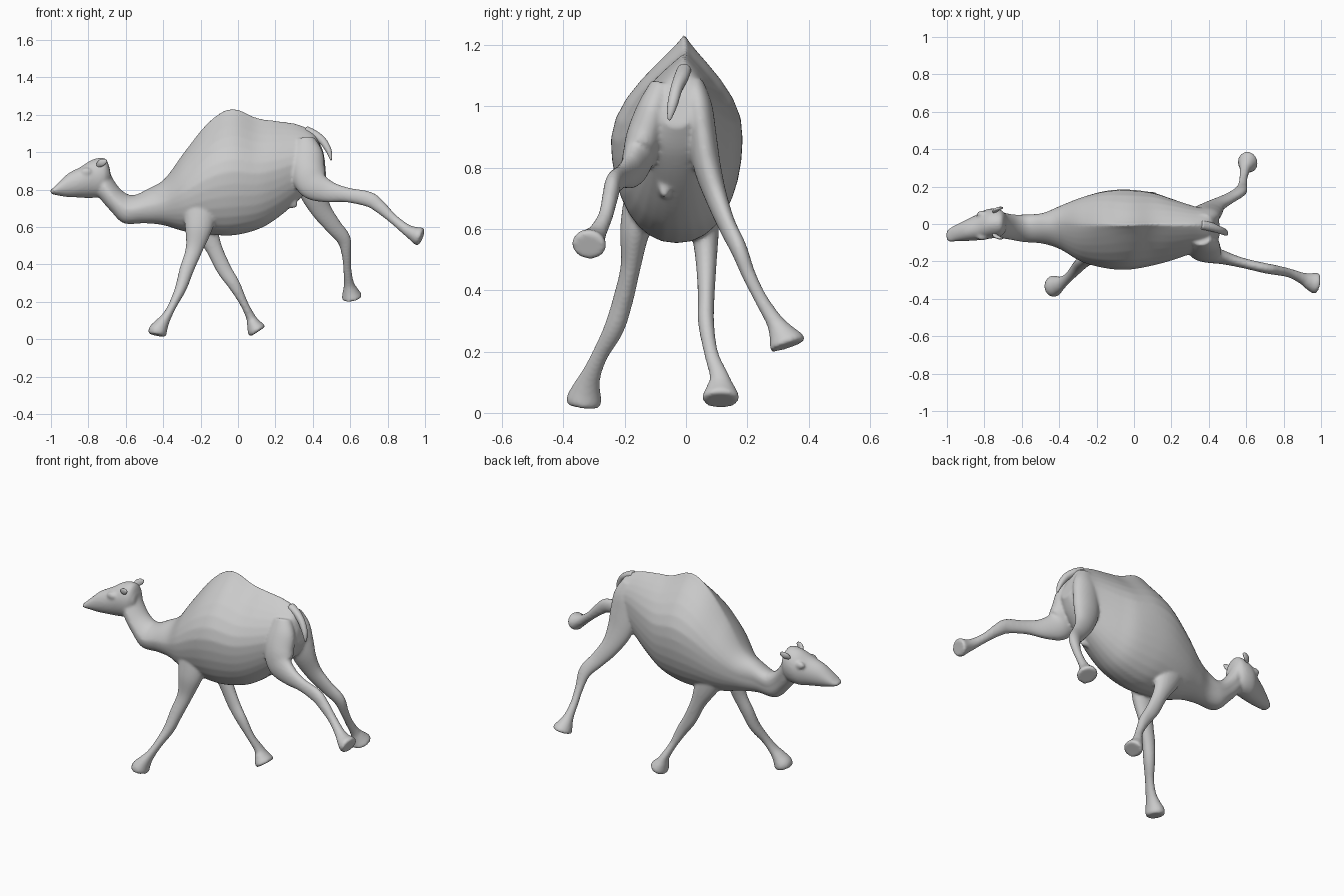
import bpy, bmesh
from math import sin, cos, pi
from mathutils import Vector, Matrix

SIDES = 32


def spline(rows, steps=6):
    """Catmull-Rom interpolation of whole station rows."""
    out = []
    n = len(rows)
    for i in range(n - 1):
        a, b, c, d = rows[max(i - 1, 0)], rows[i], rows[i + 1], rows[min(i + 2, n - 1)]
        for k in range(steps):
            t = k / steps
            out.append([0.5 * (2 * q + (r - p) * t + (2 * p - 5 * q + 4 * r - s) * t * t
                               + (3 * q - p - 3 * r + s) * t ** 3)
                        for p, q, r, s in zip(a, b, c, d)])
    out.append(list(rows[-1]))
    return out


def skin(bm, rings):
    vs = [[bm.verts.new(p) for p in ring] for ring in rings]
    for a, b in zip(vs, vs[1:]):
        for i in range(SIDES):
            j = (i + 1) % SIDES
            bm.faces.new((a[i], a[j], b[j], b[i]))
    bm.faces.new(vs[0][::-1])
    bm.faces.new(vs[-1])


def profile_loft(bm, rows, lean=0.0):
    """Rows: bottom x, z, top x, z, centre y, half width, pointiness of the top."""
    rings = []
    for xb, zb, xt, zt, y, hw, p in spline(rows):
        ring = []
        for k in range(SIDES):
            a = 2 * pi * k / SIDES
            s, c = sin(a), cos(a)
            e = p if s > 0 else 0.9
            side = (1 if c > 0 else -1) * abs(c) ** e
            u = (s + 1) / 2
            ring.append((xb + (xt - xb) * u, y + hw * side + lean * max(s, 0), zb + (zt - zb) * u))
        rings.append(ring)
    skin(bm, rings)


def limb(bm, rows):
    """Rows: centre x, y, z, radius in side view, radius across."""
    pts = spline(rows)
    rings = []
    for i, (x, y, z, rn, rs) in enumerate(pts):
        t = (Vector(pts[min(i + 1, len(pts) - 1)][:3]) - Vector(pts[max(i - 1, 0)][:3])).normalized()
        s = (Vector((0, 1, 0)) - t * t.y).normalized()
        n = t.cross(s)
        rings.append([Vector((x, y, z)) + n * rn * cos(2 * pi * k / SIDES) + s * rs * sin(2 * pi * k / SIDES)
                      for k in range(SIDES)])
    skin(bm, rings)


def blob(bm, loc, size):
    m = Matrix.Translation(loc) @ Matrix.Diagonal((*size, 1))
    bmesh.ops.create_uvsphere(bm, u_segments=20, v_segments=12, radius=1, matrix=m)


def finish(name, bm, voxel, smooth):
    bmesh.ops.recalc_face_normals(bm, faces=bm.faces)
    me = bpy.data.meshes.new(name)
    bm.to_mesh(me)
    bm.free()
    me.polygons.foreach_set("use_smooth", [True] * len(me.polygons))
    ob = bpy.data.objects.new(name, me)
    bpy.context.collection.objects.link(ob)
    r = ob.modifiers.new("Fuse", 'REMESH')
    r.mode = 'VOXEL'
    r.voxel_size = voxel
    r.use_smooth_shade = True
    s = ob.modifiers.new("Relax", 'SMOOTH')
    s.factor = 0.5
    s.iterations = smooth
    return ob


body = bmesh.new()

# Torso with hump, running into the neck
profile_loft(body, [
    (.46, .93, .44, 1.03, -.03, .05, 1), (.41, .84, .41, 1.10, -.03, .10, 1.3),
    (.32, .74, .32, 1.15, -.03, .125, 1.8), (.20, .64, .20, 1.17, -.03, .165, 2.0),
    (.10, .585, .10, 1.188, -.027, .195, 2.4), (-.03, .555, -.03, 1.238, -.03, .214, 2.7),
    (-.15, .56, -.15, 1.17, -.03, .207, 2.2), (-.28, .575, -.28, 1.01, -.03, .172, 1.6),
    (-.40, .61, -.39, .86, -.02, .115, 1.2), (-.50, .62, -.48, .805, -.025, .08, 1),
    (-.61, .62, -.56, .77, -.025, .072, 1), (-.68, .685, -.62, .795, -.02, .066, 1),
    (-.74, .755, -.67, .86, -.01, .065, 1), (-.77, .80, -.69, .92, 0, .06, 1)], lean=.025)

# Head and muzzle
profile_loft(body, [
    (-.68, .85, -.685, .91, .005, .04, 1), (-.72, .77, -.71, .966, .005, .072, 1),
    (-.79, .755, -.775, .962, 0, .08, 1.1), (-.85, .758, -.84, .922, -.02, .068, 1),
    (-.91, .76, -.905, .888, -.037, .054, 1), (-.96, .768, -.955, .843, -.05, .043, 1),
    (-.99, .775, -.985, .812, -.06, .036, 1), (-1.003, .783, -1.003, .797, -.06, .02, 1)])

# Brow ridges
for side in (-1, 1):
    blob(body, (-.81, -.008 + side * .06, .895), (.032, .02, .022))

# Near foreleg, reaching forward
limb(body, [
    (-.20, -.13, .72, .10, .07), (-.21, -.165, .60, .075, .05), (-.235, -.18, .48, .046, .033),
    (-.275, -.205, .37, .038, .033), (-.305, -.235, .275, .031, .033), (-.345, -.28, .19, .023, .027),
    (-.378, -.308, .128, .025, .032), (-.405, -.323, .085, .036, .044), (-.428, -.332, .045, .05, .057),
    (-.434, -.335, .022, .044, .052)])

# Far foreleg, swept back
limb(body, [
    (-.22, .05, .70, .10, .06), (-.175, .062, .59, .07, .045), (-.13, .066, .49, .045, .034),
    (-.075, .066, .375, .04, .027), (-.02, .066, .29, .033, .026), (.03, .082, .195, .022, .023),
    (.067, .108, .12, .025, .031), (.082, .112, .085, .036, .046), (.098, .113, .053, .05, .06),
    (.106, .113, .04, .046, .055)])

# Near hind leg, kicked out behind
limb(body, [
    (.36, -.075, 1.07, .05, .04), (.37, -.105, .99, .085, .055), (.375, -.135, .90, .09, .06),
    (.40, -.158, .83, .085, .05), (.48, -.18, .79, .06, .036), (.58, -.208, .772, .04, .027),
    (.70, -.236, .748, .041, .027), (.76, -.247, .706, .034, .026), (.83, -.262, .643, .026, .024),
    (.895, -.288, .59, .029, .03), (.935, -.305, .566, .038, .044), (.967, -.315, .551, .05, .056),
    (.982, -.318, .545, .042, .052)])

# Far hind leg, lifted
limb(body, [
    (.36, .025, 1.08, .05, .03), (.375, .04, 1.0, .08, .045), (.385, .055, .90, .085, .045),
    (.40, .07, .80, .078, .044), (.44, .10, .70, .057, .035), (.505, .135, .61, .045, .028),
    (.565, .172, .535, .038, .027), (.58, .205, .45, .025, .023), (.585, .245, .37, .022, .022),
    (.593, .288, .30, .027, .028), (.60, .31, .262, .04, .042), (.608, .328, .228, .054, .06),
    (.61, .332, .218, .048, .055)])

# Flap under the rear belly
profile_loft(body, [
    (.16, .68, .16, .78, -.05, .04, 1), (.24, .695, .24, .80, -.065, .03, 1),
    (.30, .702, .30, .82, -.07, .022, 1), (.318, .706, .312, .82, -.07, .014, 1)])

finish("camel_body", body, .008, 5)

# Ears
for side, label in ((-1, "right"), (1, "left")):
    ear = bmesh.new()
    limb(ear, [(-.75, .005 + side * .058, .925, .012, .008), (-.735, .005 + side * .072, .94, .02, .01),
               (-.715, .005 + side * .08, .95, .017, .008), (-.70, .005 + side * .082, .955, .006, .004)])
    finish("ear_" + label, ear, .004, 3)

# Tail
tail = bmesh.new()
limb(tail, [(.36, -.005, 1.12, .022, .024), (.41, -.015, 1.095, .022, .024), (.453, -.03, 1.06, .021, .02),
            (.482, -.042, 1.015, .017, .018), (.494, -.05, .98, .011, .013), (.498, -.055, .952, .004, .005)])
finish("tail", tail, .005, 4)
